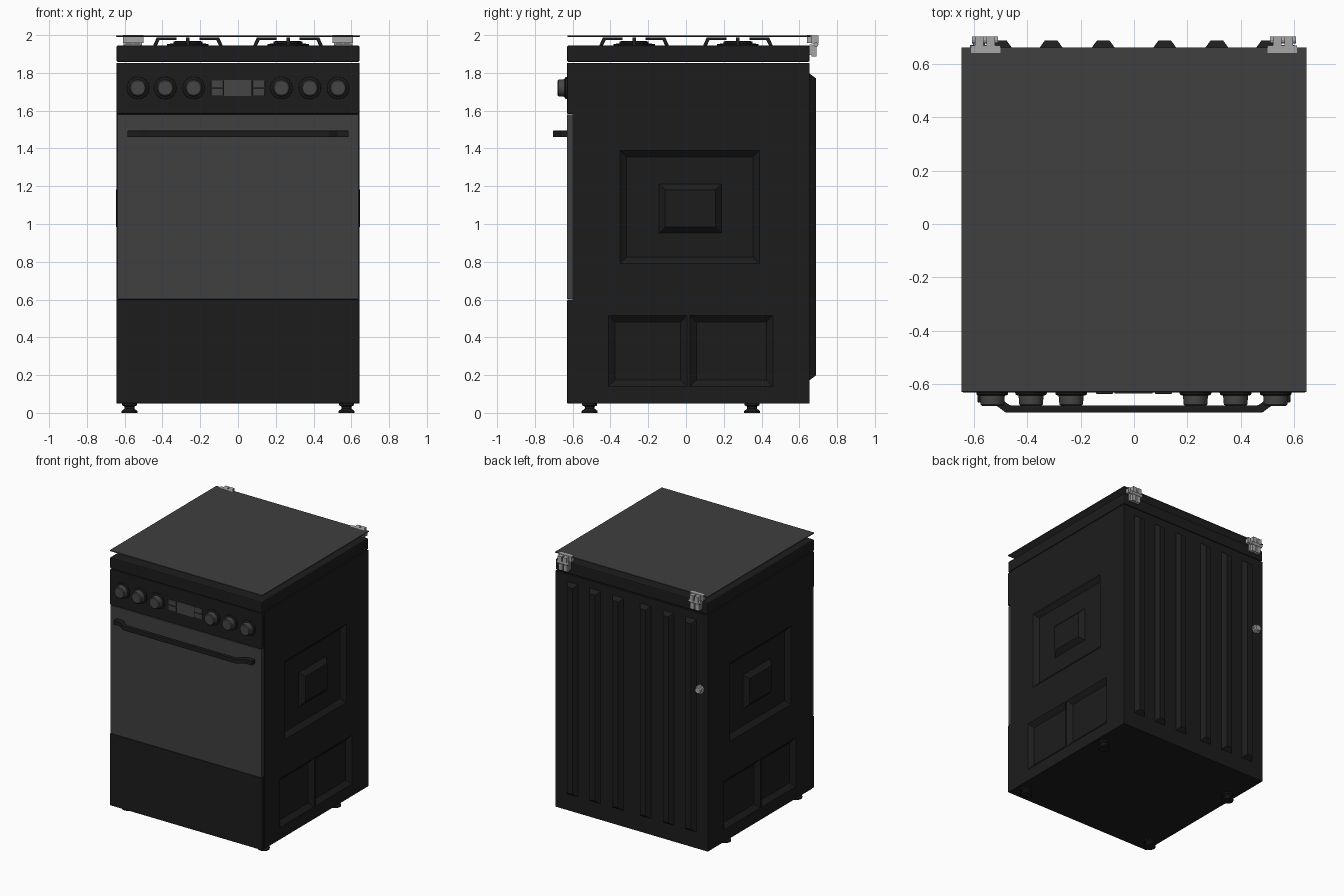
import bpy, bmesh, math
from mathutils import Vector, Matrix

if "Cube" in bpy.data.objects:
    bpy.data.objects.remove(bpy.data.objects["Cube"])


def material(name, v):
    m = bpy.data.materials.new(name)
    m.diffuse_color = (v, v, v, 1)
    m.use_nodes = True
    m.node_tree.nodes["Principled BSDF"].inputs["Base Color"].default_value = m.diffuse_color
    return m


BLACK = material("black_enamel", 0.012)
GLASS = material("dark_glass", 0.05)
GREY = material("dark_grey", 0.06)
STEEL = material("steel", 0.38)


def finish(name, bm, mat, bevel=0, smooth=False):
    bmesh.ops.recalc_face_normals(bm, faces=bm.faces[:])
    me = bpy.data.meshes.new(name)
    bm.to_mesh(me)
    bm.free()
    ob = bpy.data.objects.new(name, me)
    bpy.context.collection.objects.link(ob)
    if mat:
        me.materials.append(mat)
    if bevel:
        b = ob.modifiers.new("bevel", 'BEVEL')
        b.width, b.segments = bevel, 2
    if smooth:
        bpy.ops.object.select_all(action='DESELECT')
        ob.select_set(True)
        bpy.context.view_layer.objects.active = ob
        bpy.ops.object.shade_smooth_by_angle(angle=math.radians(35))
    return ob


def loft(bm, a, b):
    """Closed solid between two matching rings of points."""
    va, vb = [bm.verts.new(p) for p in a], [bm.verts.new(p) for p in b]
    bm.faces.new(va)
    bm.faces.new(vb[::-1])
    n = len(va)
    for i in range(n):
        j = (i + 1) % n
        bm.faces.new((va[i], vb[i], vb[j], va[j]))


def add_box(bm, x0, x1, y0, y1, z0, z1):
    ring = [(x0, y0), (x1, y0), (x1, y1), (x0, y1)]
    loft(bm, [(x, y, z0) for x, y in ring], [(x, y, z1) for x, y in ring])


def box(name, dims, mat, bevel=0):
    bm = bmesh.new()
    add_box(bm, *dims)
    return finish(name, bm, mat, bevel)


def lathe(bm, profile, n, matrix):
    """Stack of (radius, height) rings, capped, moved by matrix."""
    rings = [[bm.verts.new(matrix @ Vector((r * math.cos(2 * math.pi * i / n),
              r * math.sin(2 * math.pi * i / n), h))) for i in range(n)] for r, h in profile]
    bm.faces.new(rings[0])
    bm.faces.new(rings[-1])
    for a, b in zip(rings, rings[1:]):
        for i in range(n):
            j = (i + 1) % n
            bm.faces.new((a[i], a[j], b[j], b[i]))


def turned(name, profile, n, loc, mat, axis='Z'):
    rot = {'Z': Matrix(), 'Y-': Matrix.Rotation(math.pi / 2, 4, 'X'),
           'Y+': Matrix.Rotation(-math.pi / 2, 4, 'X')}[axis]
    bm = bmesh.new()
    lathe(bm, profile, n, Matrix.Translation(loc) @ rot)
    return finish(name, bm, mat, smooth=True)


def side_frustum(bm, s, y0, y1, z0, z1, xa, xb, slope):
    """Tapered block along x: full size at xa, shrunk by slope at xb."""
    def ring(x, d):
        return [(s * x, y0 + d, z0 + d), (s * x, y1 - d, z0 + d),
                (s * x, y1 - d, z1 - d), (s * x, y0 + d, z1 - d)]
    loft(bm, ring(xa, 0), ring(xb, slope))


W = 0.643

# Cabinet with pressed recesses in both sides
cabinet = box("cabinet", (-W, W, -0.6, 0.655, 0.05, 1.853), BLACK)
bm = bmesh.new()
for s in (1, -1):
    for y0, y1, z0, z1 in ((-0.35, 0.39, 0.79, 1.39), (-0.41, 0.005, 0.14, 0.515), (0.02, 0.46, 0.14, 0.515)):
        side_frustum(bm, s, y0 - .0035, y1 + .0035, z0 - .0035, z1 + .0035, W + 0.003, W - 0.03, 0.0385)
cutter = finish("recess_cutter", bm, None)
cutter.hide_render = True
mod = cabinet.modifiers.new("recesses", 'BOOLEAN')
mod.object, mod.operation, mod.solver = cutter, 'DIFFERENCE', 'EXACT'
bpy.context.view_layer.objects.active = cabinet
bpy.ops.object.modifier_apply(modifier=mod.name)
bpy.data.objects.remove(cutter)

# Raised boss inside each upper recess
for s, side in ((1, "right"), (-1, "left")):
    bm = bmesh.new()
    side_frustum(bm, s, -0.145, 0.19, 0.95, 1.215, W - 0.032, W + 0.003, 0.035)
    finish(side + "_panel_boss", bm, BLACK)

# Front panels
box("drawer_front", (-W, W, -0.63, -0.598, 0.05, 0.598), BLACK, 0.005)
box("oven_door_glass", (-W + .004, W - .004, -0.63, -0.598, 0.601, 1.58), GLASS, 0.004)
box("control_panel", (-W, W, -0.63, -0.598, 1.583, 1.853), BLACK, 0.005)

# Cooktop and glass lid
box("cooktop", (-W, W, -0.63, 0.655, 1.858, 1.945), BLACK, 0.008)
box("glass_lid", (-0.645, 0.645, -0.628, 0.66, 1.991, 1.999), GLASS, 0.002)

# Door handle: bent bar extruded in z
half = [(0, -0.705), (0.48, -0.705), (0.53, -0.668), (0.585, -0.668), (0.585, -0.628),
        (0.53, -0.628), (0.51, -0.645), (0.465, -0.678), (0, -0.678)]
outline = half[1:-1] + [(-x, y) for x, y in reversed(half[1:-1])]
bm = bmesh.new()
loft(bm, [(x, y, 1.46) for x, y in outline], [(x, y, 1.494) for x, y in outline])
finish("door_handle", bm, BLACK, 0.003)

# Knobs
for i, x in enumerate((-0.53, -0.385, -0.235, 0.23, 0.38, 0.53)):
    turned(f"knob_base_{i}", [(0.06, -0.002), (0.058, 0.008), (0.05, 0.012)], 16, (x, -0.63, 1.72), BLACK, 'Y-')
    turned(f"knob_{i}", [(0.047, 0.01), (0.044, 0.045), (0.038, 0.05)], 12, (x, -0.63, 1.72), GREY, 'Y-')

# Clock display with buttons either side
box("clock_display", (-0.073, 0.07, -0.634, -0.625, 1.677, 1.762), GREY)
for s, side in ((1, "right"), (-1, "left")):
    for j, (z0, z1) in enumerate(((1.68, 1.716), (1.723, 1.759))):
        xs = sorted((s * 0.078, s * 0.142))
        box(f"{side}_button_{j}", (*xs, -0.635, -0.625, z0, z1), GREY, 0.002)

# Burners and pan supports under the lid
arm = [(0.06, 1.988), (0.165, 1.988), (0.185, 1.943), (0.165, 1.943), (0.15, 1.975), (0.06, 1.975)]
for sx in (-1, 1):
    for sy in (-1, 1):
        cx, cy = sx * 0.265, sy * 0.275
        tag = ("left" if sx < 0 else "right") + ("_front" if sy < 0 else "_back")
        r = 0.11 if sx == sy else 0.085
        turned(tag + "_burner", [(r, 1.943), (r, 1.953), (r * .7, 1.956), (r * .7, 1.965), (r * .6, 1.968)],
               24, (cx, cy, 0), BLACK)
        bm = bmesh.new()
        for k in range(4):
            m = Matrix.Translation((cx, cy, 0)) @ Matrix.Rotation(k * math.pi / 2, 4, 'Z')
            loft(bm, [m @ Vector((u, -0.009, z)) for u, z in arm], [m @ Vector((u, 0.009, z)) for u, z in arm])
        finish(tag + "_pan_support", bm, BLACK)

# Pressed ribs on the back
bm = bmesh.new()
for x in (-0.5, -0.31, -0.115, 0.115, 0.31, 0.5):
    def ring(y, w, d):
        return [(x - w, y, 0.17 + d), (x + w, y, 0.17 + d), (x + w, y, 1.8 - d), (x - w, y, 1.8 - d)]
    loft(bm, ring(0.65, 0.05, 0), ring(0.687, 0.023, 0.028))
finish("back_ribs", bm, BLACK)

# Gas inlet fitting
turned("gas_inlet", [(0.033, 0), (0.033, 0.016), (0.022, 0.017), (0.022, 0.036)], 12, (-0.58, 0.653, 1.275), STEEL, 'Y+')

# Lid hinges
for s, side in ((1, "right"), (-1, "left")):
    bm = bmesh.new()

    def part(x0, x1, *rest):
        add_box(bm, *sorted((s * x0, s * x1)), *rest)
    part(0.50, 0.61, 0.64, 0.668, 1.957, 2.0)       # lid clamp
    part(0.515, 0.6, 0.655, 0.67, 1.895, 1.95)      # fixing plate
    for x0 in (0.52, 0.562):                        # knuckles
        part(x0, x0 + 0.032, 0.665, 0.702, 1.955, 1.997)
        part(x0, x0 + 0.032, 0.665, 0.692, 1.888, 1.945)
    turn = Matrix.Translation((s * 0.557, 0.688, 1.95)) @ Matrix.Rotation(math.pi / 2, 4, 'Y')
    lathe(bm, [(0.013, -0.048), (0.013, 0.048)], 12, turn)   # pin
    finish(side + "_lid_hinge", bm, STEEL)

# Feet
for sx in (-1, 1):
    for y in (-0.51, 0.35):
        tag = ("left" if sx < 0 else "right") + ("_front" if y < 0 else "_back")
        turned(tag + "_foot", [(0.042, 0), (0.042, 0.01), (0.026, 0.022), (0.026, 0.034), (0.04, 0.04), (0.04, 0.055)],
               16, (sx * 0.575, y, 0), BLACK)
